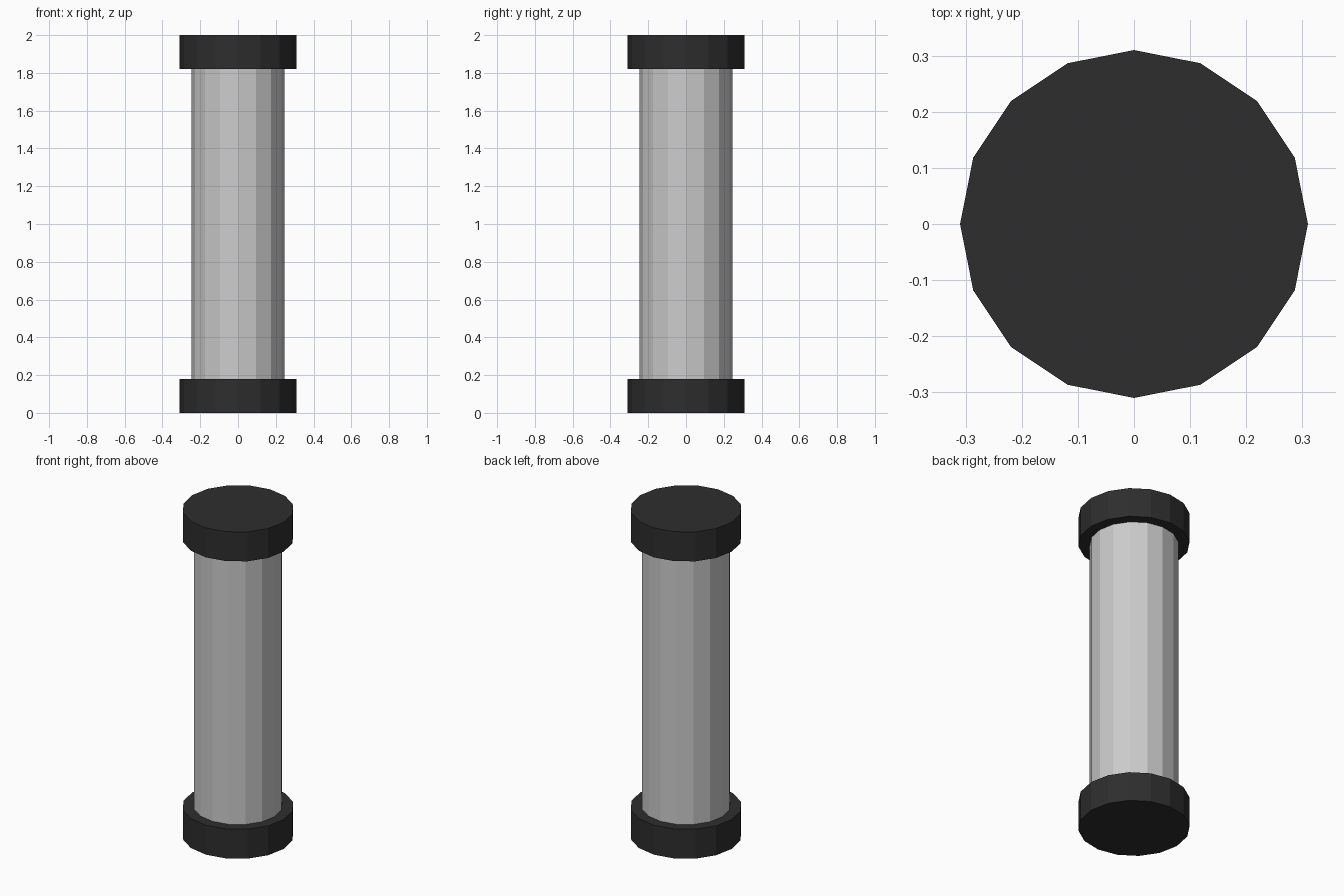
import bpy

# Remove the default cube
cube = bpy.data.objects.get("Cube")
if cube:
    bpy.data.objects.remove(cube, do_unlink=True)

SIDES = 16
HEIGHT = 2.0
CAP_HEIGHT = 0.18
CAP_RADIUS = 0.31
TUBE_RADIUS = 0.247


def make_material(name, grey):
    mat = bpy.data.materials.new(name)
    mat.use_nodes = True
    colour = (grey, grey, grey, 1.0)
    mat.diffuse_color = colour
    mat.node_tree.nodes["Principled BSDF"].inputs["Base Color"].default_value = colour
    return mat


def cylinder(name, radius, bottom, top, mat, ends="NGON"):
    bpy.ops.mesh.primitive_cylinder_add(
        vertices=SIDES, radius=radius, depth=top - bottom,
        end_fill_type=ends, location=(0, 0, (bottom + top) / 2))
    obj = bpy.context.object
    obj.name = name
    obj.data.materials.append(mat)
    return obj


black = make_material("black rubber", 0.027)
grey = make_material("light grey", 0.6)

# End caps
cylinder("bottom_cap", CAP_RADIUS, 0, CAP_HEIGHT, black)
cylinder("top_cap", CAP_RADIUS, HEIGHT - CAP_HEIGHT, HEIGHT, black)

# Faceted tube between the caps
cylinder("tube", TUBE_RADIUS, CAP_HEIGHT, HEIGHT - CAP_HEIGHT, grey, "NOTHING")
